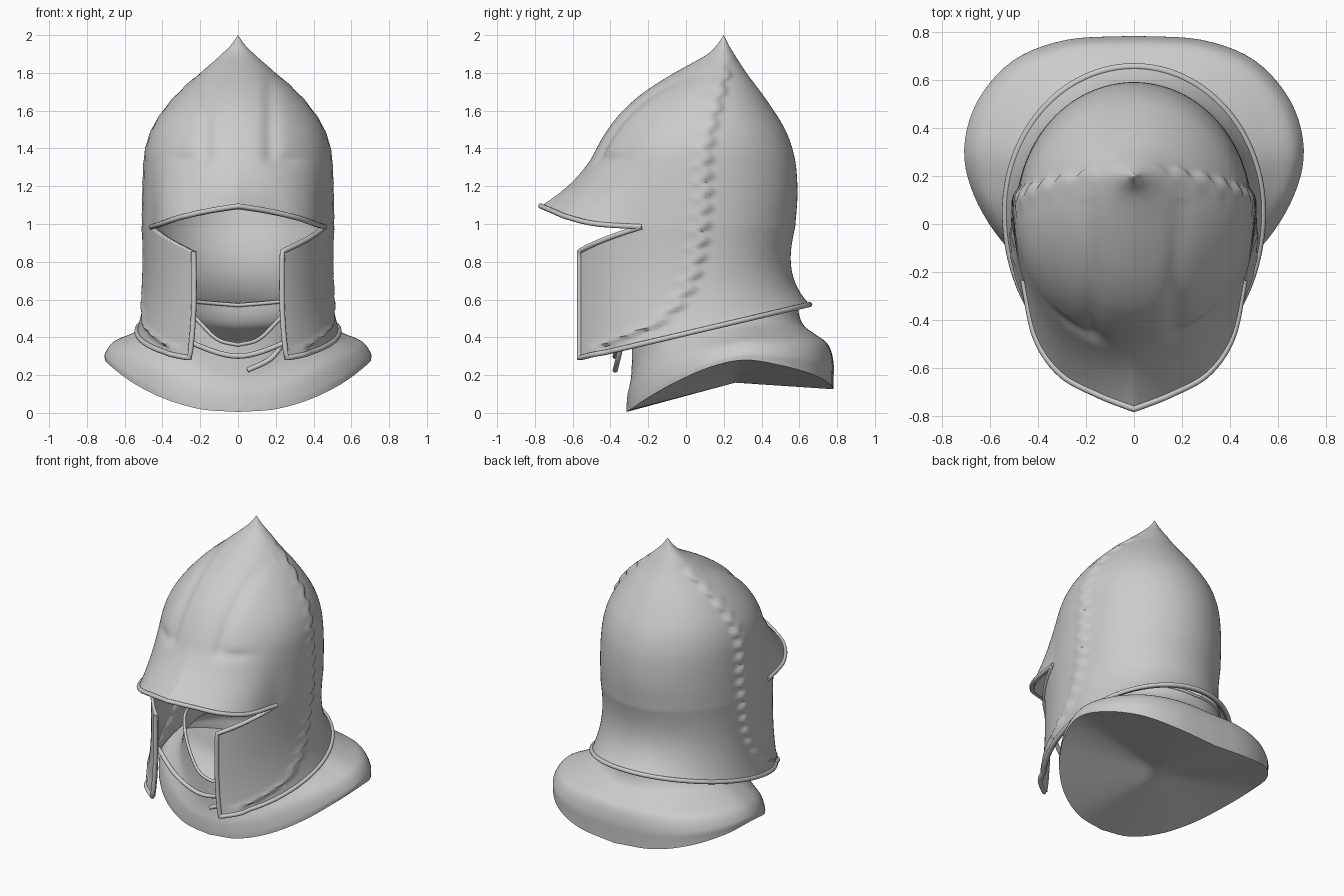
import bpy, bmesh, math
from mathutils import Vector

cube = bpy.data.objects.get("Cube")
if cube:
    bpy.data.objects.remove(cube, do_unlink=True)

steel = bpy.data.materials.new("grey steel")
steel.use_nodes = True
steel.diffuse_color = (0.6, 0.6, 0.6, 1)
steel.node_tree.nodes["Principled BSDF"].inputs["Base Color"].default_value = (0.6, 0.6, 0.6, 1)


def interp(table, t):
    """Smooth interpolation of rows (t, values...)."""
    n = len(table)
    t = min(max(t, table[0][0]), table[-1][0])
    i = next((k for k in range(n - 1) if t <= table[k + 1][0]), n - 2)
    a, b = table[i], table[i + 1]
    p, q = table[max(i - 1, 0)], table[min(i + 2, n - 1)]
    h = b[0] - a[0]
    u = (t - a[0]) / h
    out = []
    for c in range(1, len(a)):
        ma = (b[c] - p[c]) / (b[0] - p[0]) * h
        mb = (q[c] - a[c]) / (q[0] - a[0]) * h
        d = b[c] - a[c]
        out.append(a[c] + u * (ma + u * (3 * d - 2 * ma - mb + u * (ma + mb - 2 * d))))
    return out


def add_grid(bm, rows):
    vs = [[bm.verts.new(p) for p in row] for row in rows]
    for r0, r1 in zip(vs, vs[1:]):
        for j in range(len(r0) - 1):
            bm.faces.new((r0[j], r1[j], r1[j + 1], r0[j + 1]))


def select_only(ob):
    bpy.ops.object.select_all(action='DESELECT')
    ob.select_set(True)
    bpy.context.view_layer.objects.active = ob


def finish(name, bm, angle):
    bmesh.ops.remove_doubles(bm, verts=bm.verts, dist=1e-4)
    bmesh.ops.recalc_face_normals(bm, faces=bm.faces)
    me = bpy.data.meshes.new(name)
    bm.to_mesh(me)
    bm.free()
    me.materials.append(steel)
    ob = bpy.data.objects.new(name, me)
    bpy.context.collection.objects.link(ob)
    select_only(ob)
    bpy.ops.object.shade_smooth_by_angle(angle=math.radians(angle))
    return ob


def tube(name, pts, radius, closed=False):
    cu = bpy.data.curves.new(name, 'CURVE')
    cu.dimensions = '3D'
    cu.bevel_depth = radius
    cu.bevel_resolution = 3
    cu.use_fill_caps = True
    sp = cu.splines.new('POLY')
    sp.points.add(len(pts) - 1)
    for v, p in zip(sp.points, pts):
        v.co = (*p, 1)
    sp.use_cyclic_u = closed
    cu.materials.append(steel)
    ob = bpy.data.objects.new(name, cu)
    bpy.context.collection.objects.link(ob)
    select_only(ob)
    bpy.ops.object.convert(target='MESH')


# Helmet measurements: angle 0 is the front, 180 the back
HINGE, CHEEK = 66, 28
BROW, HINGE_Z = 1.36, 0.985
# depth down from tip: half width, front y, back y, centre y
DOME = [(0, 0, .2, .2, .2), (.05, .035, .165, .225, .2), (.1, .085, .115, .255, .19),
        (.2, .185, -.05, .32, .16), (.3, .295, -.205, .395, .12), (.4, .38, -.32, .465, .09),
        (.5, .44, -.4, .525, .065), (.6, .472, -.46, .563, .052), (.7, .483, -.507, .583, .05),
        (.85, .488, -.565, .59, .05), (2 - HINGE_Z, .49, -.63, .578, .05)]
SEAM = [(.25, -.55), (.38, -.4), (.45, -.2), (.6, -.03), (.8, .05),
        (1.1, .09), (1.4, .1), (1.8, .19), (2, .22)]


def oval(deg, w, front, back, cy, z):
    a = math.radians(deg)
    c = math.cos(a)
    return Vector((w * math.sin(a), cy - c * ((cy - front) if c > 0 else (back - cy)), z))


def relief(p):
    """Raised front plate with a scalloped edge, and brow creases."""
    fade = min(1, max(0, (1.9 - p.z) / .12))
    edge = interp(SEAM, p.z)[0] + .045 * abs(math.sin(p.z * 36))
    u = min(1, max(0, (edge - p.y) / .04 + .5))
    h = .014 * u * u * (3 - 2 * u) + .007 * math.exp(-((edge - .03 - p.y) / .035) ** 2)
    if p.y < .1 and p.z > 1.25:
        span = min(1, max(0, p.z - 1.3) / .06) * min(1, max(0, (1.85 - p.z) / .15))
        h -= .018 * span * math.exp(-((abs(p.x) - .17) / .04) ** 2)
        foot = math.exp(-((p.z - 1.34) / .03) ** 2 - ((abs(p.x) - .25) / .08) ** 2)
        h -= .012 * foot
    d = Vector((p.x, p.y - .1, 0))
    return p + d.normalized() * h * fade if d.length > .01 else p


def lower(deg, s):
    """Side wall and cheek guards, s runs from top to bottom rim."""
    dip = math.sin(math.pi * s)
    w = .49 + .045 * s ** 3 - .008 * dip
    p = oval(deg, w, -.63, .578 + .077 * s ** 3 - .03 * dip, .05, 0)
    k = min(deg, 360 - deg)
    top = HINGE_Z if k >= HINGE else HINGE_Z - .13 * (HINGE - k) / (HINGE - CHEEK)
    bottom = .42 + .235 * p.y
    p.z = top + (bottom - top) * s
    return p


hinge = oval(HINGE, *DOME[-1][1:], HINGE_Z)
BRIM = [(0, 0, -.755, 1.095), (.25, .15, -.695, 1.07), (.5, .3, -.61, 1.035),
        (.75, .4, -.46, 1.0), (1, *hinge)]


def brim_edge(deg):
    k = min(deg, 360 - deg)
    if k >= HINGE:
        return lower(deg, 0)
    x, y, z = interp(BRIM, k / HINGE)
    return Vector((x if deg < 180 else -x, y, z))


def upper(deg, s):
    """Band below the brow, flaring into the brim at the front."""
    z = BROW + (HINGE_Z - BROW) * s
    p = oval(deg, *interp(DOME, 2 - z), z)
    return p + (brim_edge(deg) - oval(deg, *DOME[-1][1:], HINGE_Z)) * s ** 1.5


# Helmet shell: dome, brow and brim, then sides with cheek guards
around = range(0, 361, 2)
sides = range(CHEEK, 361 - CHEEK, 2)
bm = bmesh.new()
depths = [(2 - BROW) * (i / 40) ** 1.2 for i in range(41)]
add_grid(bm, [[relief(oval(d, *interp(DOME, t), 2 - t)) for d in around] for t in depths])
add_grid(bm, [[relief(upper(d, i / 24)) for d in around] for i in range(25)])
add_grid(bm, [[relief(lower(d, i / 40)) for d in sides] for i in range(41)])
shell = finish("helmet_shell", bm, 50)
solid = shell.modifiers.new("thickness", 'SOLIDIFY')
solid.thickness = .02
solid.offset = -1

# Rolled edges on the brim and around the cheek guards and skirt
tube("brim_edge", [relief(brim_edge(d % 360)) for d in range(360 - HINGE, 361 + HINGE, 2)], .014)
left_front = [lower(CHEEK, i / 16) for i in range(17)]
right_front = [lower(360 - CHEEK, i / 16) for i in range(16, -1, -1)]
path = [lower(d, 0) for d in range(HINGE, CHEEK, -2)] + left_front
path += [lower(d, 1) for d in range(CHEEK + 2, 360 - CHEEK, 2)] + right_front
path += [lower(d, 0) for d in range(362 - CHEEK, 361 - HINGE, 2)]
tube("skirt_edge", [relief(p) for p in path], .014)

# Neck collar: flared rim rising to a throat ring inside the helmet
RIM = [(0, 0, -.315, .005), (20, .2, -.29, .02), (40, .39, -.21, .075), (60, .55, -.07, .155),
       (80, .665, .12, .24), (100, .705, .31, .28), (120, .65, .51, .25),
       (140, .5, .68, .2), (160, .28, .765, .15), (180, 0, .782, .125)]
THROAT = [(0, .36), (15, .39), (32, .5), (55, .62), (90, .62), (180, .57)]
STEPS = [(0, 1, 0), (1, .99, .09), (2, .84, .25), (3, .5, .38), (4, .2, .52), (5, .06, .72), (6, 0, 1)]


def throat(deg):
    k = min(deg, 360 - deg)
    return oval(deg, .42, -.285, .59, .17, interp(THROAT, k)[0])


def collar(deg, t):
    x, y, z = interp(RIM, min(deg, 360 - deg))
    top = throat(deg)
    r, h = interp(STEPS, t)
    h = max(h, 0) ** (1 - .55 * max(0, -math.cos(math.radians(deg))))
    p = top.lerp(Vector((x if deg < 180 else -x, y, z)), r)
    p.z = z + (top.z - z) * h
    return p


ring = range(0, 361, 4)
bm = bmesh.new()
rows = [[collar(d, i / 5) for d in ring] for i in range(30, -1, -1)]
base = Vector((0, .26, .16))
rows += [[p.lerp(base, i / 6) for p in rows[-1]] for i in range(1, 7)]
add_grid(bm, rows)
finish("neck_collar", bm, 40)
tube("throat_edge", [throat(d) for d in range(0, 360, 4)], .01, True)

# Chin strap and its loose end
STRAP = [(0, -.42, -.27, .47), (1, -.22, -.35, .36), (2, 0, -.375, .3),
         (3, .22, -.35, .36), (4, .42, -.27, .47)]
TAIL = [(0, .24, -.34, .37), (1, .17, -.36, .285), (2, .05, -.375, .225)]
tube("chin_strap", [interp(STRAP, i / 8) for i in range(33)], .014)
tube("strap_end", [interp(TAIL, i / 8) for i in range(17)], .014)
